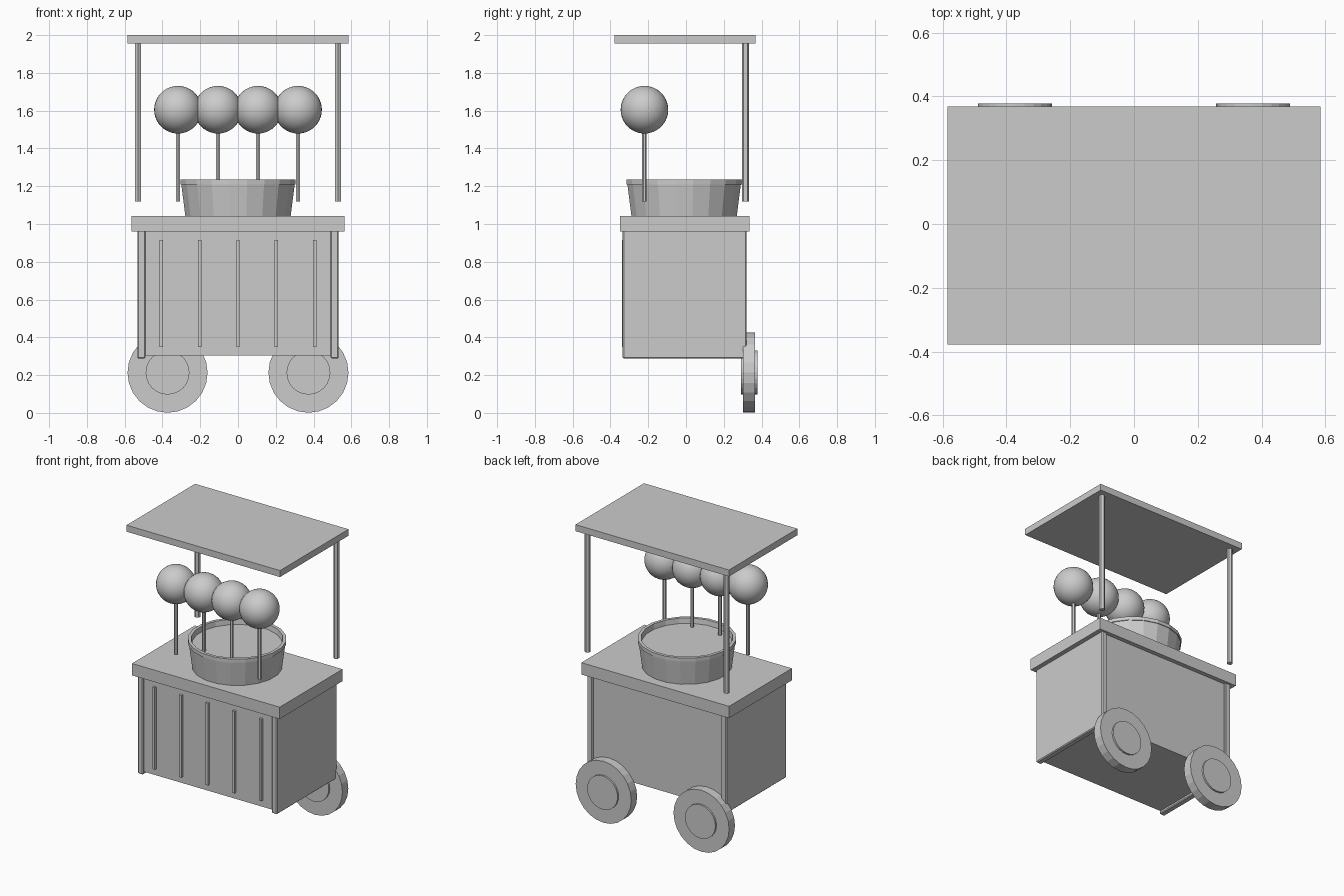
import bpy, bmesh
from math import pi, cos, sin

cube = bpy.data.objects.get("Cube")
if cube:
    bpy.data.objects.remove(cube, do_unlink=True)

GREY = (0.6, 0.6, 0.6, 1)
grey = bpy.data.materials.new("plain_grey")
grey.use_nodes = True
grey.diffuse_color = GREY
grey.node_tree.nodes["Principled BSDF"].inputs["Base Color"].default_value = GREY


def finish(name, bm):
    bmesh.ops.recalc_face_normals(bm, faces=bm.faces[:])
    mesh = bpy.data.meshes.new(name)
    bm.to_mesh(mesh)
    bm.free()
    mesh.materials.append(grey)
    obj = bpy.data.objects.new(name, mesh)
    bpy.context.collection.objects.link(obj)
    return obj


def box(name, lo, hi, bevel=0):
    bm = bmesh.new()
    bmesh.ops.create_cube(bm, size=1)
    for v in bm.verts:
        v.co = [(a + b) / 2 + c * (b - a) for a, b, c in zip(lo, hi, v.co)]
    obj = finish(name, bm)
    if bevel:
        mod = obj.modifiers.new("Bevel", "BEVEL")
        mod.width = bevel
        mod.segments = 1
    return obj


def lathe(name, profile, sides, loc, turn=0, along_y=False):
    """Spin (radius, height) points round an axis; the ends are capped."""
    bm = bmesh.new()
    rings = []
    for r, h in profile:
        ring = []
        for i in range(sides):
            a = turn + 2 * pi * i / sides
            x, y = r * cos(a), r * sin(a)
            ring.append(bm.verts.new((x, h, y) if along_y else (x, y, h)))
        rings.append(ring)
    for a, b in zip(rings, rings[1:]):
        for i in range(sides):
            j = (i + 1) % sides
            bm.faces.new((a[i], a[j], b[j], b[i]))
    bm.faces.new(rings[0])
    bm.faces.new(rings[-1])
    obj = finish(name, bm)
    obj.location = loc
    return obj


# Cabinet with a frame board on each side
box("cabinet", (-0.505, -0.323, 0.305), (0.505, 0.305, 0.965))
for side, s in (("right", -1), ("left", 1)):
    xs = sorted((s * 0.49, s * 0.532))
    box(side + "_frame", (xs[0], -0.335, 0.287), (xs[1], 0.32, 0.965), 0.006)

# Front slats
for i in range(5):
    x = (i - 2) * 0.203
    box(f"front_slat_{i + 1}", (x - 0.009, -0.34, 0.35), (x + 0.009, -0.32, 0.915))

# Counter and canopy
box("counter", (-0.563, -0.35, 0.96), (0.563, 0.335, 1.042))
box("canopy", (-0.585, -0.378, 1.955), (0.585, 0.368, 2.0))

# Canopy poles and wheels
for side, s in (("right", -1), ("left", 1)):
    lathe(side + "_pole", [(0.019, 1.12), (0.019, 1.96)], 6, (s * 0.53, 0.315, 0), pi / 6)
    centre = (s * 0.373, 0, 0.213)
    lathe(side + "_wheel", [(0.212, 0.302), (0.212, 0.366)], 24, centre, 0, True)
    lathe(side + "_hub", [(0.116, 0.29), (0.116, 0.378)], 24, centre, 0, True)

# Tub with an overhanging rim and a shallow filled inside
lathe("tub", [(0.282, 1.04), (0.304, 1.21), (0.309, 1.21), (0.309, 1.235),
              (0.288, 1.235), (0.283, 1.2)], 20, (0, -0.01, 0), pi / 20)

# Round treats on sticks
for i in range(4):
    x = (i - 1.5) * 0.212
    lathe(f"stick_{i + 1}", [(0.012, 1.12), (0.012, 1.55)], 6, (x, -0.22, 0), pi / 6)
    bm = bmesh.new()
    bmesh.ops.create_uvsphere(bm, u_segments=32, v_segments=20, radius=0.126)
    for f in bm.faces:
        f.smooth = True
    ball = finish(f"round_treat_{i + 1}", bm)
    ball.location = (x, -0.22, 1.605)
